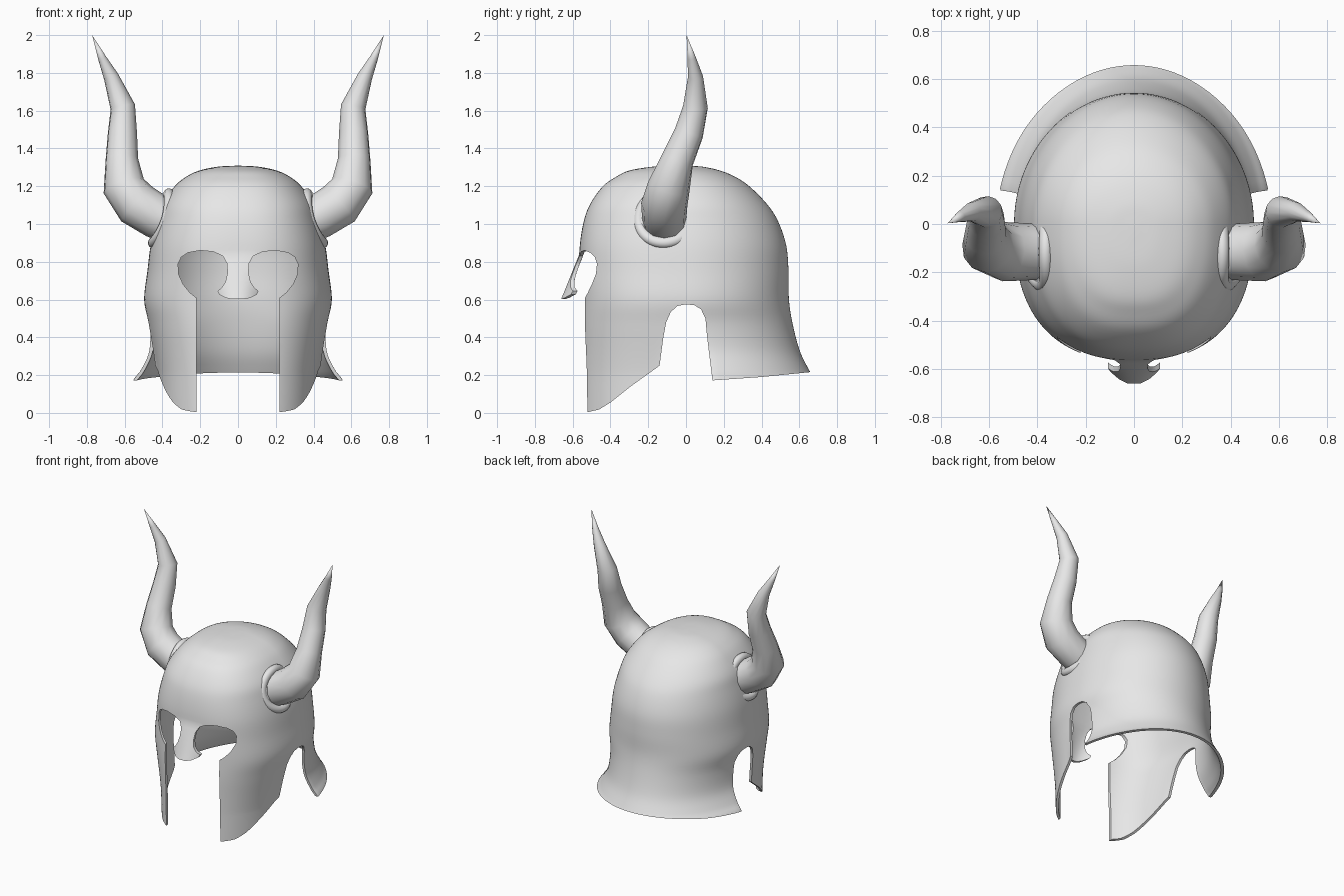
import bpy, bmesh, math
from mathutils import Vector

if "Cube" in bpy.data.objects:
    bpy.data.objects.remove(bpy.data.objects["Cube"])

steel = bpy.data.materials.new("steel_grey")
steel.diffuse_color = (0.8, 0.8, 0.8, 1)
steel.use_nodes = True
steel.node_tree.nodes["Principled BSDF"].inputs["Base Color"].default_value = steel.diffuse_color


def make_object(name, bm):
    bmesh.ops.recalc_face_normals(bm, faces=bm.faces)
    mesh = bpy.data.meshes.new(name)
    bm.to_mesh(mesh)
    bm.free()
    mesh.materials.append(steel)
    obj = bpy.data.objects.new(name, mesh)
    bpy.context.collection.objects.link(obj)
    return obj


def activate(obj):
    bpy.ops.object.select_all(action='DESELECT')
    obj.select_set(True)
    bpy.context.view_layer.objects.active = obj


def smooth(obj, degrees):
    activate(obj)
    bpy.ops.object.shade_smooth_by_angle(angle=math.radians(degrees))


def bridge(bm, rings):
    for a, b in zip(rings, rings[1:]):
        n = len(a)
        for i in range(n):
            bm.faces.new((a[i], a[(i + 1) % n], b[(i + 1) % n], b[i]))


def cap(bm, ring, point):
    tip = bm.verts.new(point)
    for i in range(len(ring)):
        bm.faces.new((ring[i], ring[(i + 1) % len(ring)], tip))


def catmull(keys, steps):
    out = []
    for i in range(len(keys) - 1):
        p = [keys[max(0, min(len(keys) - 1, i + k))] for k in (-1, 0, 1, 2)]
        for s in range(steps):
            t = s / steps
            out.append([0.5 * (2 * b + (c - a) * t + (2 * a - 5 * b + 4 * c - d) * t * t
                               + (3 * b - a - 3 * c + d) * t ** 3) for a, b, c, d in zip(*p)])
    return out + [list(keys[-1])]


# Shell: height, front half width, back half width, front depth, back depth
SHELL = [(-.05, .42, .64, .57, .74), (.06, .425, .61, .57, .72), (.17, .43, .57, .57, .685),
         (.23, .435, .525, .57, .65), (.33, .45, .48, .57, .602), (.47, .475, .475, .57, .565),
         (.6, .497, .497, .565, .545), (.75, .48, .48, .565, .543), (.89, .462, .462, .562, .53),
         (1.02, .43, .43, .54, .485), (1.11, .40, .40, .505, .425), (1.2, .335, .335, .44, .335),
         (1.25, .275, .275, .37, .26), (1.283, .205, .205, .30, .18), (1.303, .11, .11, .18, .09),
         (1.308, .03, .03, .07, .02)]
SEG = 128


def shell_point(row, angle):
    z, af, ab, bf, bb = row
    c, s = math.cos(angle), math.sin(angle)
    power = 2 / (2.5 if s < 0 else 2.0)
    k = max(0, min(1, s * 2.5 + 0.5))
    x = math.copysign(abs(c) ** power, c) * (af + (ab - af) * k)
    y = math.copysign(abs(s) ** power, s) * (bf if s < 0 else bb)
    # the nose guard leans forward
    if s < 0 and abs(x) < .15 and z < .84:
        y -= .1 * min(1.2, (.84 - z) / .24) * (1 - (x / .15) ** 2)
    return x, y, z


bm = bmesh.new()
rings = [[bm.verts.new(shell_point(row, 2 * math.pi * (i + .5) / SEG)) for i in range(SEG)]
         for row in catmull(SHELL, 5)]
bridge(bm, rings)
cap(bm, rings[-1], (0, -.025, 1.309))
shell = make_object("helmet_shell", bm)
mod = shell.modifiers.new("thickness", 'SOLIDIFY')
mod.thickness, mod.offset = .018, -1


def prism(name, outline, to3d, near, far):
    bm = bmesh.new()
    a, b = ([bm.verts.new(to3d(p, d)) for p in outline] for d in (near, far))
    bridge(bm, [a, b])
    bm.faces.new(a)
    bm.faces.new(b)
    obj = make_object(name, bm)
    obj.hide_render = True
    return obj


# Face opening: eyes, nose outline and gap between the cheeks
eye = [(.315, .735), (.317, .79), (.3, .825), (.265, .848), (.2, .86), (.13, .853),
       (.08, .83), (.058, .79), (.056, .74), (.066, .695), (.085, .665), (.108, .645),
       (.1, .627), (.065, .609), (.03, .602)]
half = [(.221, -.3), (.221, .61), (.255, .637), (.29, .68)] + eye
face_outline = half + [(-x, z) for x, z in reversed(half)]
face_cutter = prism("face_cutter", face_outline, lambda p, d: (p[0], d, p[1]), -1, -.05)

# Lower edge: cheek slope, side notch and neck guard hem
lower = [(-1, -.3), (-1, .003), (-.525, .003), (-.46, .018), (-.40, .055), (-.3, .135), (-.14, .25),
         (-.12, .4), (-.105, .48), (-.08, .535), (-.045, .566), (0, .575), (.045, .57), (.08, .548),
         (.103, .5), (.112, .4), (.14, .172), (.4, .19), (1, .25), (1, -.3)]
lower_cutter = prism("lower_cutter", lower, lambda p, d: (d, p[0], p[1]), -1, 1)

for cutter in (face_cutter, lower_cutter):
    mod = shell.modifiers.new(cutter.name, 'BOOLEAN')
    mod.operation, mod.solver, mod.object = 'DIFFERENCE', 'EXACT', cutter
activate(shell)
for mod in list(shell.modifiers):
    bpy.ops.object.modifier_apply(modifier=mod.name)
for cutter in (face_cutter, lower_cutter):
    bpy.data.objects.remove(cutter)
smooth(shell, 35)

# Horns: centre line and radius
HORN = [(.38, -.115, 1.02, .118), (.43, -.115, 1.04, .118), (.535, -.115, 1.105, .123),
        (.605, -.09, 1.20, .113), (.615, -.045, 1.34, .087), (.612, .015, 1.48, .078),
        (.61, .05, 1.62, .066), (.672, .05, 1.78, .04), (.72, .03, 1.88, .022),
        (.772, .003, 2.0, .0)]


def horn(name, side):
    bm = bmesh.new()
    pts = [Vector((side * x, y, z)) for x, y, z, r in HORN]
    rings, u = [], Vector((0, 1, 0))
    for i in range(len(pts) - 1):
        d = (pts[i + 1] - pts[max(0, i - 1)]).normalized()
        u = (u - d * u.dot(d)).normalized()
        v = d.cross(u)
        r = HORN[i][3]
        rings.append([bm.verts.new(pts[i] + r * (u * math.cos(a) + v * math.sin(a)))
                      for a in (2 * math.pi * k / 12 for k in range(12))])
    bridge(bm, rings)
    bm.faces.new(rings[0])
    cap(bm, rings[-1], pts[-1])
    smooth(make_object(name, bm), 45)


# Rounded collar around each horn base
def collar(name, side):
    bm = bmesh.new()
    n = Vector((side * .95, 0, .3)).normalized()
    u, centre = Vector((0, 1, 0)), Vector((side * .408, -.115, 1.03))
    v = n.cross(u)
    rings = []
    for i in range(48):
        a = 2 * math.pi * i / 48
        out = u * math.cos(a) + v * math.sin(a)
        base = centre - n * .03 * math.cos(a) ** 2
        rings.append([bm.verts.new(base + out * (.135 + .03 * math.cos(b)) + n * .028 * math.sin(b))
                      for b in (2 * math.pi * k / 12 for k in range(12))])
    bridge(bm, rings + rings[:1])
    smooth(make_object(name, bm), 60)


for label, side in (("right", 1), ("left", -1)):
    horn(label + "_horn", side)
    collar(label + "_horn_collar", side)
